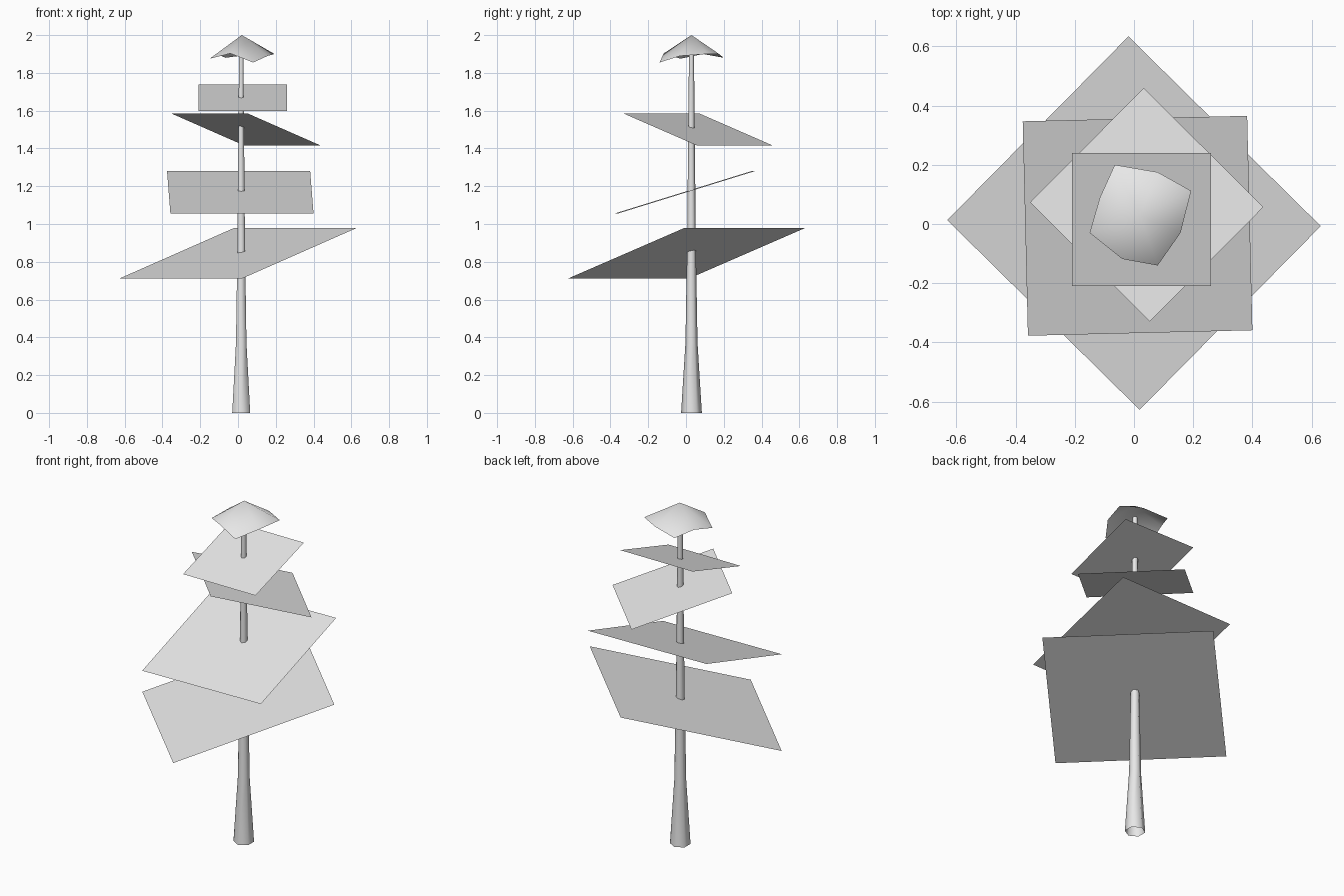
import bpy, bmesh
from math import radians, sin, cos, pi

if "Cube" in bpy.data.objects:
    bpy.data.objects.remove(bpy.data.objects["Cube"], do_unlink=True)

grey = bpy.data.materials.new("light_grey")
grey.use_nodes = True
grey.diffuse_color = (0.8, 0.8, 0.8, 1)
grey.node_tree.nodes["Principled BSDF"].inputs["Base Color"].default_value = (0.8, 0.8, 0.8, 1)

CX, CY = 0.017, 0.029  # trunk axis


def add_object(name, bm, smooth=False):
    mesh = bpy.data.meshes.new(name)
    for face in bm.faces:
        face.smooth = smooth
    bm.to_mesh(mesh)
    bm.free()
    mesh.materials.append(grey)
    obj = bpy.data.objects.new(name, mesh)
    bpy.context.collection.objects.link(obj)
    return obj


# Branch layers: single square sheets, all tilted alike and turned about the trunk
def branch_layer(name, size, centre, yaw):
    bm = bmesh.new()
    bmesh.ops.create_grid(bm, x_segments=1, y_segments=1, size=size / 2)
    obj = add_object(name, bm)
    obj.location = centre
    obj.rotation_euler = (radians(17.2), 0, radians(yaw))


branch_layer("bottom_branches", 0.912, (0.0, 0.003, 0.845), -44.6)
branch_layer("lower_branches", 0.758, (0.012, -0.006, 1.168), 1.4)
branch_layer("upper_branches", 0.57, (0.043, 0.065, 1.5), 135.2)
branch_layer("top_branches", 0.47, (0.025, 0.015, 1.668), 0)

# Trunk: open six-sided tube, flared at the foot
SIDES = 6
bm = bmesh.new()
rings = []
for z, r in ((0, 0.055), (0.37, 0.032), (0.9, 0.023), (1.93, 0.013)):
    angles = [pi / 2 + 2 * pi * i / SIDES for i in range(SIDES)]
    rings.append([bm.verts.new((CX + r * cos(a), CY + r * sin(a), z)) for a in angles])
for low, high in zip(rings, rings[1:]):
    for i in range(SIDES):
        j = (i + 1) % SIDES
        bm.faces.new((low[i], low[j], high[j], high[i]))
add_object("trunk", bm, smooth=True)

# Treetop: open, uneven eight-sided cone with a drooping rim
rim_points = ((-0.065, 0.20, 1.88), (-0.115, 0.09, 1.9), (-0.15, -0.03, 1.875),
              (-0.04, -0.118, 1.903), (0.08, -0.14, 1.855), (0.157, -0.03, 1.89),
              (0.193, 0.112, 1.9), (0.08, 0.175, 1.9))
bm = bmesh.new()
tip = bm.verts.new((0.02, 0.029, 2.0))
rim = [bm.verts.new(p) for p in rim_points]
for i, v in enumerate(rim):
    bm.faces.new((tip, v, rim[(i + 1) % len(rim)]))
add_object("treetop", bm, smooth=True)
